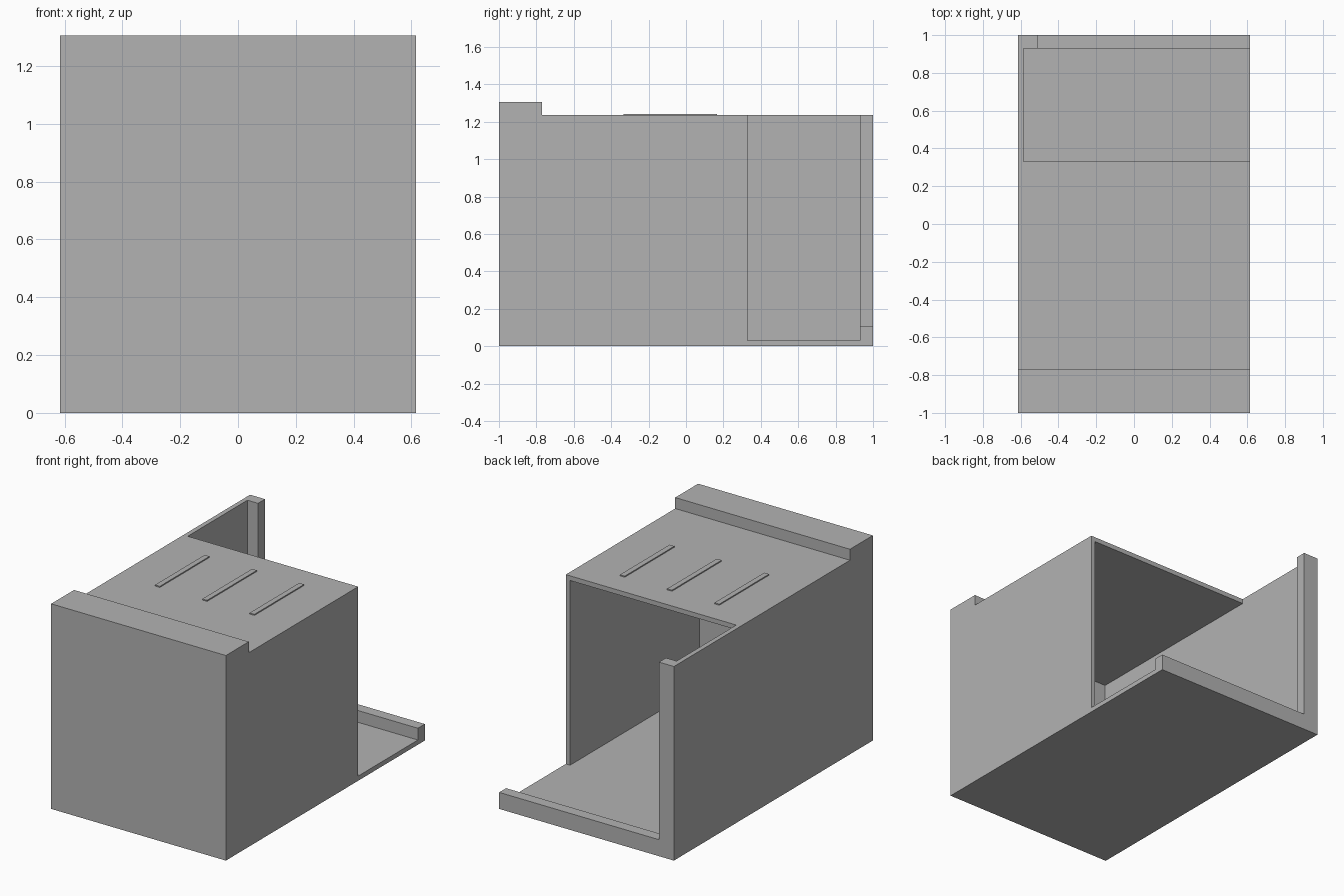
import bpy
import bmesh

default = bpy.data.objects.get("Cube")
if default:
    bpy.data.objects.remove(default, do_unlink=True)

grey = bpy.data.materials.new("plain grey")
grey.use_nodes = True
COLOUR = (0.45, 0.45, 0.45, 1)
grey.diffuse_color = COLOUR
grey.node_tree.nodes["Principled BSDF"].inputs["Base Color"].default_value = COLOUR

W = 0.615      # half width
T = 0.03       # wall thickness
TOP = 1.235    # roof height
GAP = 0.33     # where the roof and right wall stop
RIM = 0.93     # inner face of the back rim


def extrude_profile(name, profile, x0, x1):
    """Extrude a (y, z) outline along x."""
    bm = bmesh.new()
    face = bm.faces.new([bm.verts.new((x0, y, z)) for y, z in profile])
    out = bmesh.ops.extrude_face_region(bm, geom=[face])
    verts = [v for v in out["geom"] if isinstance(v, bmesh.types.BMVert)]
    bmesh.ops.translate(bm, verts=verts, vec=(x1 - x0, 0, 0))
    bmesh.ops.recalc_face_normals(bm, faces=bm.faces)
    mesh = bpy.data.meshes.new(name)
    bm.to_mesh(mesh)
    bm.free()
    mesh.materials.append(grey)
    obj = bpy.data.objects.new(name, mesh)
    bpy.context.collection.objects.link(obj)
    return obj


def box(name, x, y, z):
    return extrude_profile(name, [(y[0], z[0]), (y[1], z[0]), (y[1], z[1]), (y[0], z[1])], *x)


def cut(target, cutter):
    cutter.hide_render = True
    mod = target.modifiers.new("cut", "BOOLEAN")
    mod.operation = "DIFFERENCE"
    mod.solver = "EXACT"
    mod.object = cutter
    bpy.context.view_layer.objects.active = target
    bpy.ops.object.modifier_apply(modifier=mod.name)
    bpy.data.objects.remove(cutter, do_unlink=True)


# Housing with a raised lip along the front
housing = extrude_profile("housing", [
    (-1, 0), (1, 0), (1, TOP), (-0.77, TOP), (-0.77, 1.305), (-1, 1.305)], -W, W)

# Hollow interior, open corner, and opening inside the L-shaped back rim
cut(housing, box("open_corner_cutter", (T - W, 1), (GAP, RIM), (T, 2)))
cut(housing, box("back_opening_cutter", (-0.51, 1), (0.9, 1.1), (0.105, 2)))
cut(housing, box("interior_cutter", (T - W, W - T), (T - 1, 0.5), (T, TOP - T)))

# Three raised ribs on the roof
for i, x in enumerate((-0.333, 0, 0.333)):
    box(f"roof_rib_{i + 1}", (x - 0.017, x + 0.017), (-0.335, 0.165), (TOP - 0.005, TOP + 0.007))
